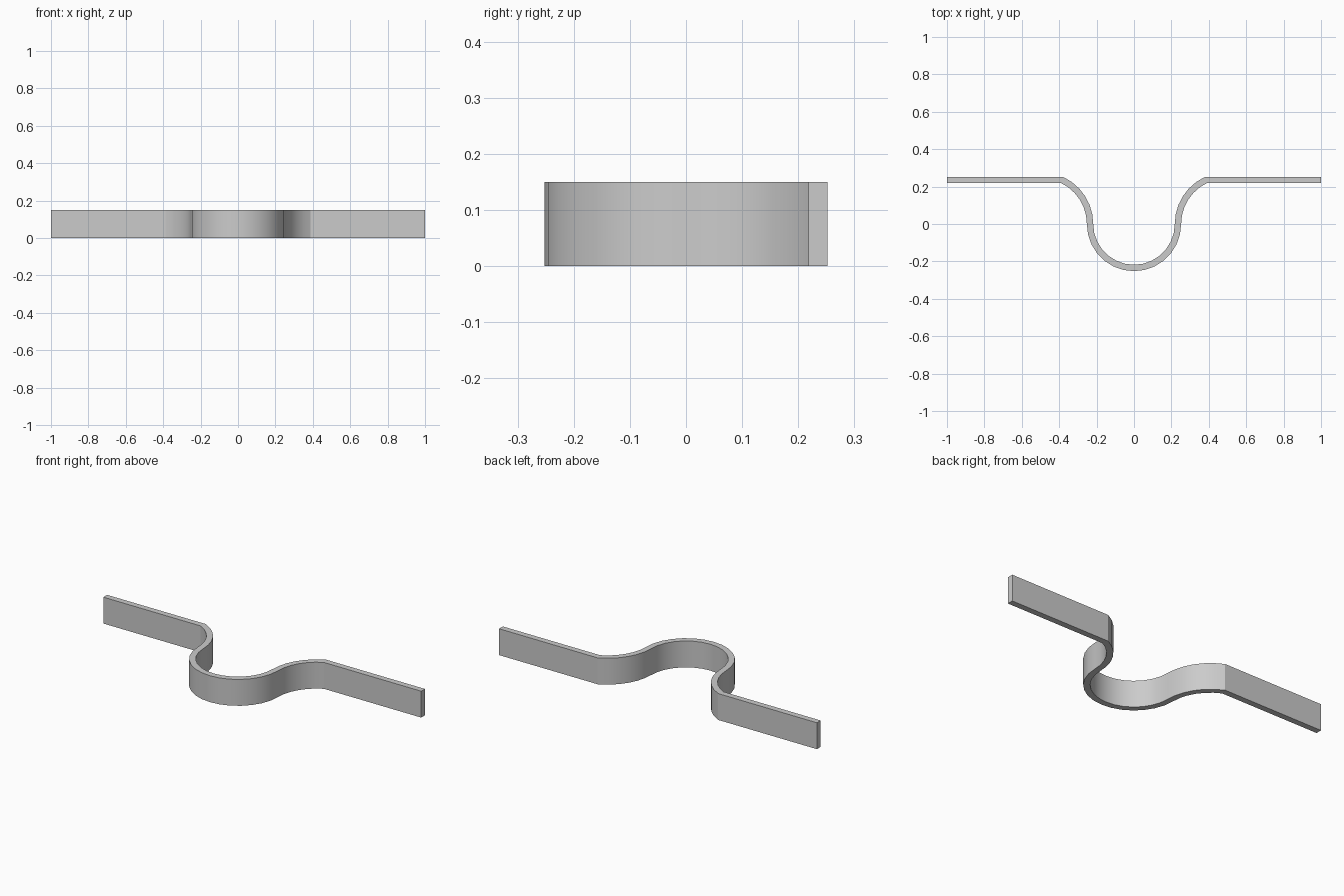
import bpy, bmesh
from math import sin, cos, pi, asin, radians
from mathutils import Vector

if "Cube" in bpy.data.objects:
    bpy.data.objects.remove(bpy.data.objects["Cube"])

H, T = 0.15, 0.034          # strip height and thickness
R_BOWL = 0.235              # centreline radius of the central bend
R_SIDE = 0.26               # centreline radius of the shoulder bends
Y_ARM = 0.235               # centreline of the straight arms

# Right half of the centreline: bowl, shoulder, straight arm
half = [Vector((R_BOWL * sin(a), -R_BOWL * cos(a))) for a in [pi / 2 * i / 7 for i in range(8)]]
end = asin(Y_ARM / R_SIDE)
cx = R_BOWL + R_SIDE
half += [Vector((cx - R_SIDE * cos(end * i / 6), R_SIDE * sin(end * i / 6))) for i in range(1, 7)]
half.append(Vector((1, Y_ARM)))
path = [Vector((-p.x, p.y)) for p in reversed(half[1:])] + half


def offset(points, d):
    """Mitred parallel copy of an open polyline."""
    out = []
    for i, p in enumerate(points):
        a = (p - points[i - 1]).normalized() if i else None
        b = (points[i + 1] - p).normalized() if i < len(points) - 1 else a
        a = a or b
        na, nb = Vector((-a.y, a.x)), Vector((-b.y, b.x))
        m = (na + nb).normalized()
        out.append(p + m * d / m.dot(na))
    return out


# Sweep a rectangular section along the path
bm = bmesh.new()
rings = []
for l, r in zip(offset(path, T / 2), offset(path, -T / 2)):
    rings.append([bm.verts.new((p.x, p.y, z)) for p, z in ((l, 0), (r, 0), (r, H), (l, H))])
for a, b in zip(rings, rings[1:]):
    for k in range(4):
        n = (k + 1) % 4
        bm.faces.new((a[k], a[n], b[n], b[k]))
bm.faces.new(rings[0])
bm.faces.new(rings[-1][::-1])
bmesh.ops.recalc_face_normals(bm, faces=bm.faces)

mesh = bpy.data.meshes.new("bent_strip")
bm.to_mesh(mesh)
bm.free()
strip = bpy.data.objects.new("bent_strip", mesh)
bpy.context.collection.objects.link(strip)
bpy.context.view_layer.objects.active = strip
strip.select_set(True)
bpy.ops.object.shade_smooth_by_angle(angle=radians(30))
